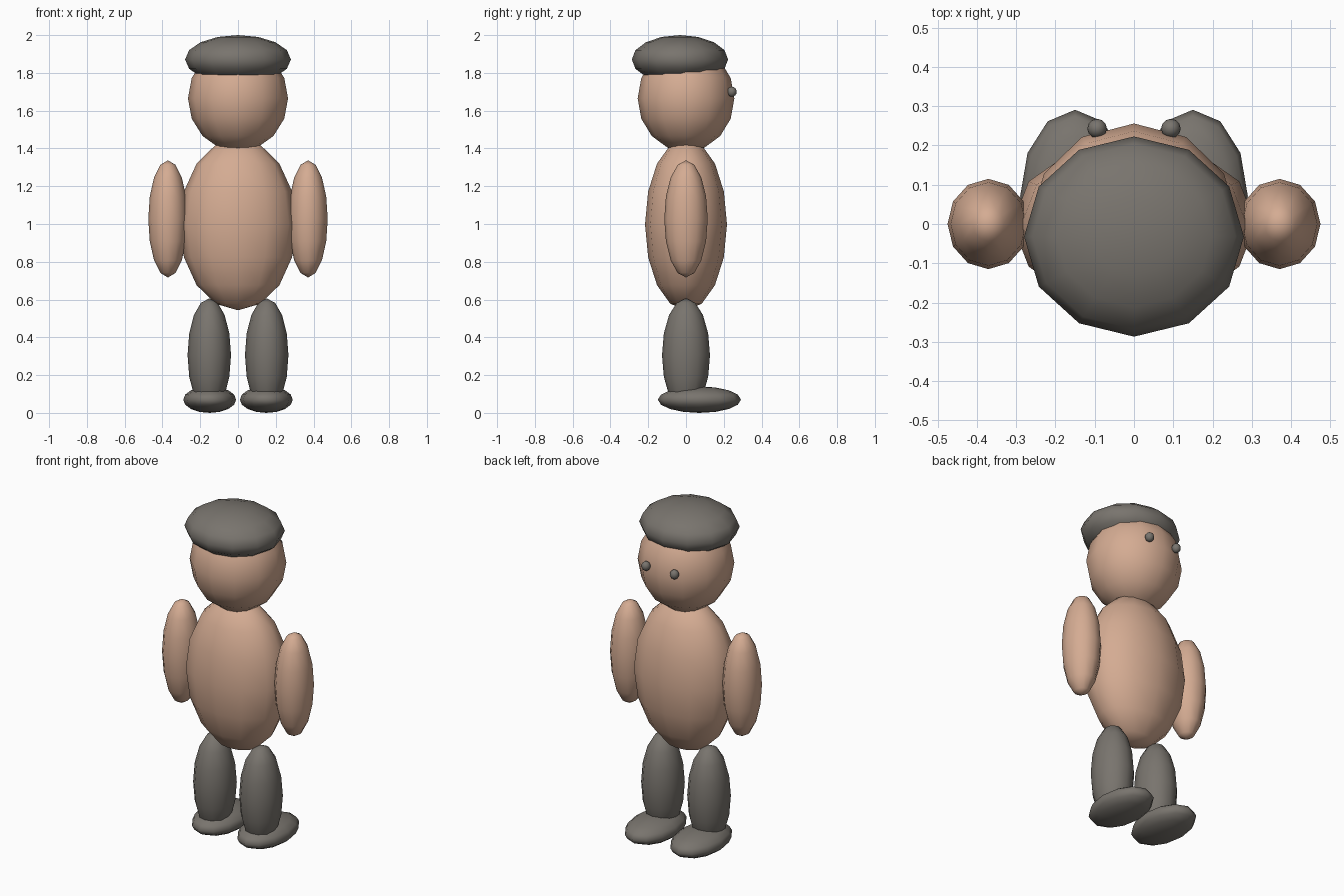
import bpy

if "Cube" in bpy.data.objects:
    bpy.data.objects.remove(bpy.data.objects["Cube"])


def material(name, rgb):
    m = bpy.data.materials.new(name)
    m.diffuse_color = (*rgb, 1.0)
    m.use_nodes = True
    m.node_tree.nodes["Principled BSDF"].inputs["Base Color"].default_value = m.diffuse_color
    return m


SKIN = material("warm_skin", (0.66, 0.41, 0.29))
GREY = material("warm_grey", (0.19, 0.175, 0.155))


def ellipsoid(name, centre, radii, mat):
    """Low-poly smooth sphere stretched to the given radii."""
    bpy.ops.mesh.primitive_uv_sphere_add(segments=12, ring_count=8, radius=1, location=centre)
    ob = bpy.context.object
    ob.name = name
    ob.scale = radii
    bpy.ops.object.transform_apply(location=False, rotation=False, scale=True)
    ob.data.materials.append(mat)
    bpy.ops.object.shade_smooth()
    return ob


# Body, head and cap
ellipsoid("torso", (0, 0, 0.998), (0.31, 0.217, 0.455), SKIN)
ellipsoid("head", (0, 0, 1.665), (0.265, 0.256, 0.282), SKIN)
ellipsoid("cap", (0, -0.032, 1.871), (0.28, 0.255, 0.129), GREY)

# Mirrored limbs and eyes
for side, s in (("left", -1), ("right", 1)):
    ellipsoid(side + "_arm", (0.371 * s, 0, 1.027), (0.104, 0.115, 0.31), SKIN)
    ellipsoid(side + "_leg", (0.152 * s, 0, 0.306), (0.115, 0.127, 0.30), GREY)
    ellipsoid(side + "_foot", (0.15 * s, 0.071, 0.07), (0.14, 0.22, 0.07), GREY)
    ellipsoid(side + "_eye", (0.094 * s, 0.243, 1.70), (0.025, 0.025, 0.027), GREY)
